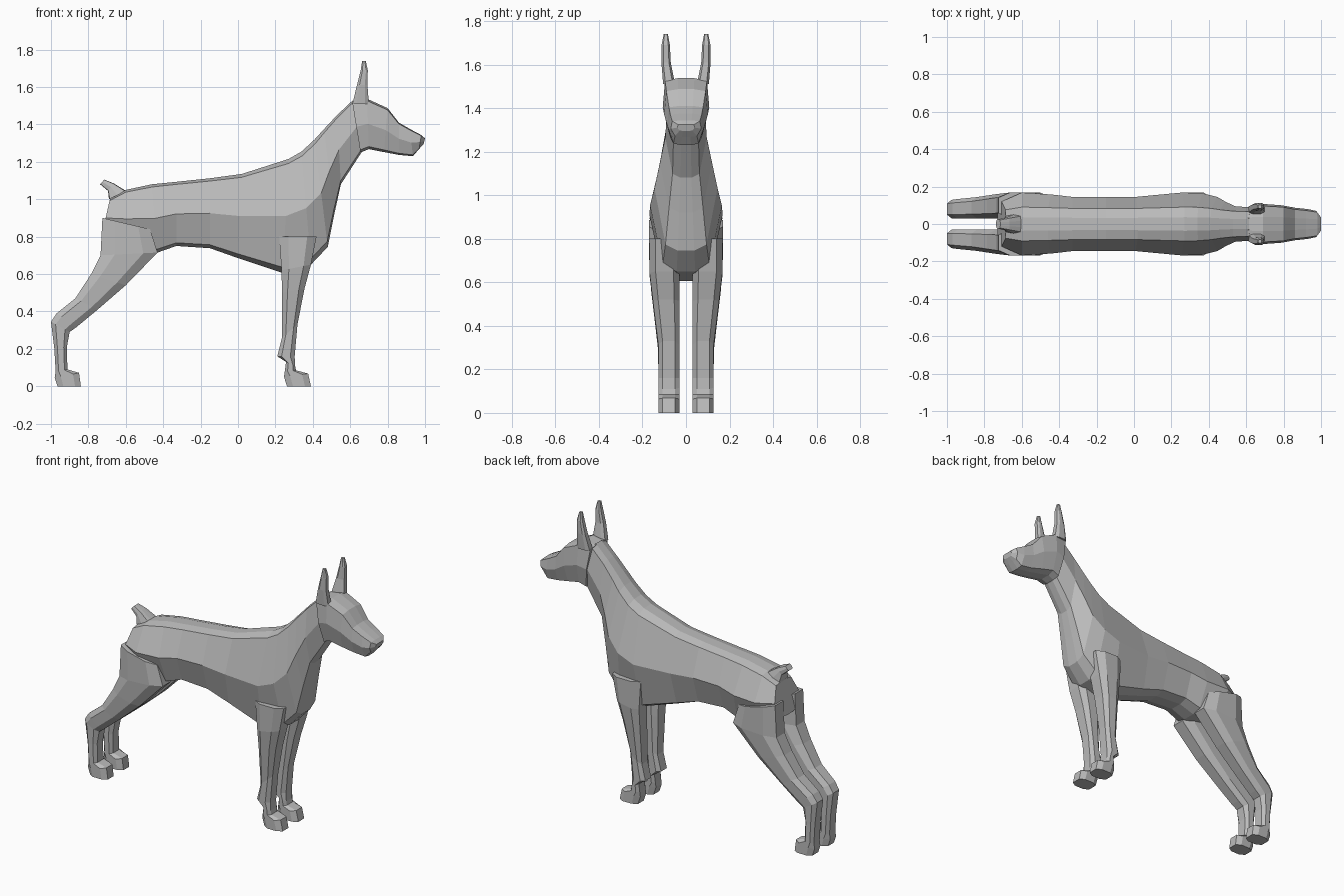
import bpy, bmesh
from mathutils import Vector

if "Cube" in bpy.data.objects:
    bpy.data.objects.remove(bpy.data.objects["Cube"])

coat = bpy.data.materials.new("plain grey")
coat.diffuse_color = (0.5, 0.5, 0.5, 1)
coat.use_nodes = True
coat.node_tree.nodes["Principled BSDF"].inputs["Base Color"].default_value = coat.diffuse_color


def loft(name, rings):
    """Skin a list of equal-length point rings and cap both ends."""
    bm = bmesh.new()
    loops = [[bm.verts.new(p) for p in r] for r in rings]
    n = len(loops[0])
    for a, b in zip(loops, loops[1:]):
        for i in range(n):
            j = (i + 1) % n
            bm.faces.new((a[i], a[j], b[j], b[i]))
    bm.faces.new(loops[0])
    bm.faces.new(loops[-1])
    bmesh.ops.recalc_face_normals(bm, faces=bm.faces)
    me = bpy.data.meshes.new(name)
    bm.to_mesh(me)
    bm.free()
    me.materials.append(coat)
    ob = bpy.data.objects.new(name, me)
    bpy.context.collection.objects.link(ob)


def body_ring(xt, zt, xb, zb, w, wt, wb):
    """Symmetric section from top to bottom point; w is the widest half width."""
    t, b = Vector((xt, 0, zt)), Vector((xb, 0, zb))
    half = [(0, 0), (wt * .4, 0), (wt, .04), (w, .5), (wb, .95), (wb * .4, 1)]
    return ([t.lerp(b, k) + Vector((0, y, 0)) for y, k in half]
            + [t.lerp(b, k) - Vector((0, y, 0)) for y, k in half[:0:-1]])


def limb_ring(side, xf, zf, xb, zb, yi, yo):
    """Chamfered section between front and back points, from inner to outer y."""
    f, b = Vector((xf, 0, zf)), Vector((xb, 0, zb))
    rim = [(0, .2), (0, .8), (.25, 1), (.75, 1)]
    rim += [(1 - u, 1 - v) for u, v in rim]
    return [f.lerp(b, u) + Vector((0, side * (yi + (yo - yi) * v), 0)) for u, v in rim]


def leg_width(z):
    """Outer y of a leg: slim shank, wider towards shoulder or hip."""
    return .127 + .042 * min(1, max(0, (z - .3) / .35))


# Torso and neck: top x z, bottom x z, half width
torso = [
    (-.685, 1.0, -.73, .80, .12),
    (-.60, 1.05, -.60, .74, .168),
    (-.46, 1.08, -.43, .715, .158),
    (-.33, 1.093, -.33, .75, .145),
    (-.15, 1.112, -.15, .738, .145),
    (.02, 1.135, 0, .685, .145),
    (.27, 1.215, .24, .605, .168),
    (.34, 1.255, .39, .65, .165),
    (.41, 1.32, .48, .745, .145),
    (.46, 1.375, .515, .92, .12),
    (.53, 1.45, .55, 1.08, .095),
    (.615, 1.53, .66, 1.25, .088)]
loft("torso_and_neck", [body_ring(*r, .04 + .3 * r[4], .65 * r[4]) for r in torso])

# Head: skull, brow and muzzle
head = [
    (.61, 1.525, .655, 1.25, .098),
    (.69, 1.537, .70, 1.268, .107),
    (.80, 1.487, .78, 1.252, .10),
    (.86, 1.41, .86, 1.237, .087),
    (.92, 1.375, .935, 1.23, .08),
    (.98, 1.343, .968, 1.268, .07),
    (1.0, 1.325, .992, 1.295, .04)]
loft("head", [body_ring(*r, .9 * r[4], .72 * r[4]) for r in head])

# Docked tail
tail = [
    (-.60, 1.045, -.69, 1.0, .05),
    (-.665, 1.085, -.695, 1.045, .036),
    (-.715, 1.105, -.737, 1.08, .025)]
loft("tail", [body_ring(*r, .85 * r[4], .85 * r[4]) for r in tail])

# Front x z, back x z down each leg
front_leg = [
    (.42, .80, .22, .80),
    (.39, .65, .233, .62),
    (.355, .52, .235, .50),
    (.318, .33, .235, .26),
    (.303, .16, .21, .16),
    (.305, .11, .257, .13),
    (.31, .085, .25, .08),
    (.375, .068, .246, .05),
    (.39, 0, .262, 0)]
hind_leg = [
    (-.47, .84, -.725, .90),
    (-.43, .715, -.735, .70),
    (-.60, .54, -.785, .60),
    (-.75, .41, -.87, .47),
    (-.865, .315, -.97, .39),
    (-.90, .29, -1.0, .345),
    (-.915, .21, -.982, .20),
    (-.912, .09, -.975, .08),
    (-.85, .072, -.98, .045),
    (-.84, 0, -.965, 0)]

# Pricked ear: front x, back x, height, inner y, outer y
ear = [
    (.70, .612, 1.51, .05, .105),
    (.692, .636, 1.61, .07, .113),
    (.694, .656, 1.69, .074, .112),
    (.683, .664, 1.74, .083, .102)]

# Mirrored pairs
for label, side in (("left", 1), ("right", -1)):
    for part, rows in (("front_leg", front_leg), ("hind_leg", hind_leg)):
        loft(f"{part}_{label}",
             [limb_ring(side, *r, .03, leg_width((r[1] + r[3]) / 2)) for r in rows])
    loft(f"ear_{label}",
         [limb_ring(side, f, z, b, z, yi, yo) for f, b, z, yi, yo in ear])
